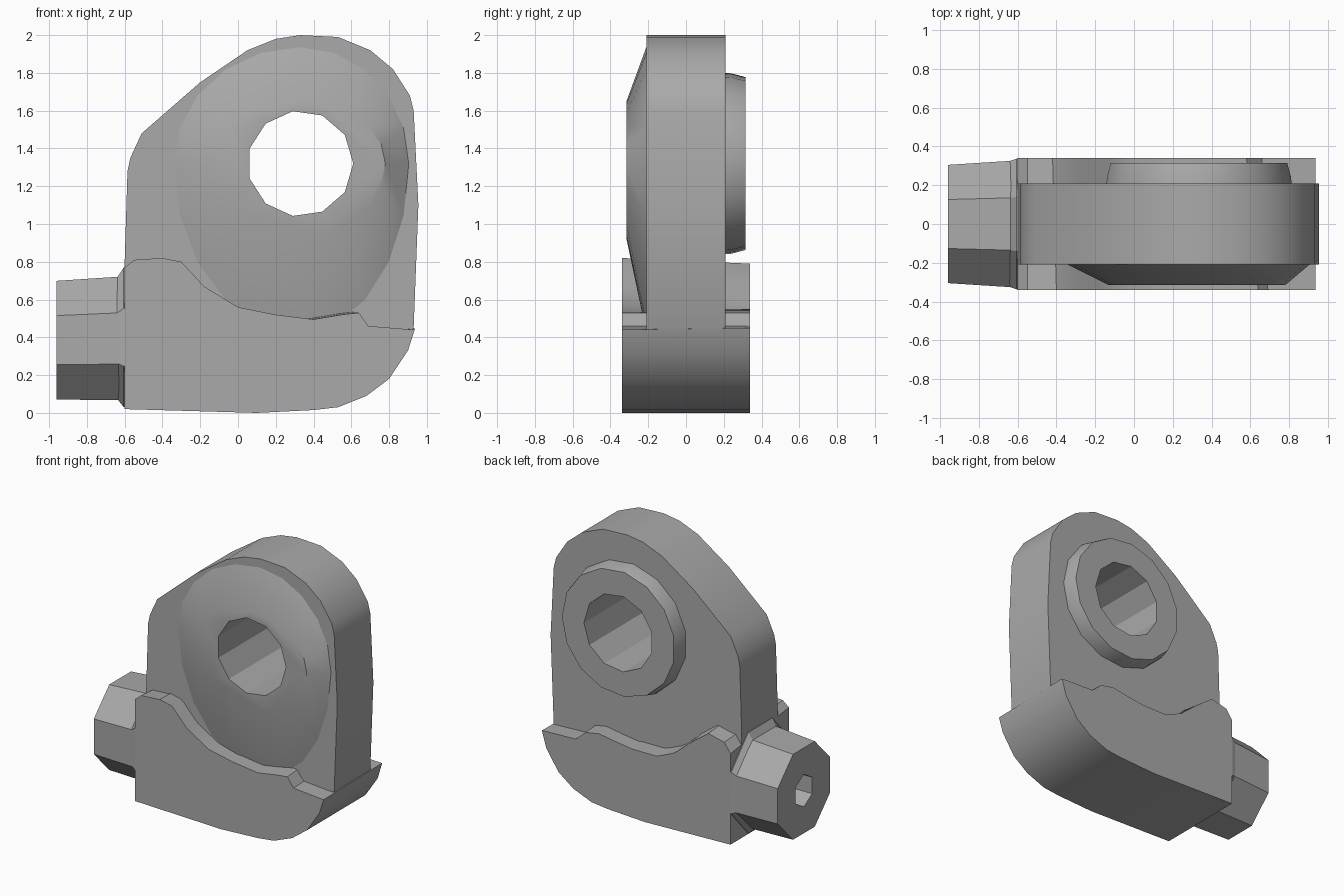
import bpy, bmesh, math

cube = bpy.data.objects.get("Cube")
if cube:
    bpy.data.objects.remove(cube, do_unlink=True)

metal = bpy.data.materials.new("plain grey")
metal.use_nodes = True
GREY = (0.4, 0.4, 0.4, 1)
metal.diffuse_color = GREY
metal.node_tree.nodes["Principled BSDF"].inputs["Base Color"].default_value = GREY

CX, CZ = 0.33, 1.32  # eye centre


def loft(name, rings):
    """Skin equal-length rings of 3D points and cap both ends."""
    bm = bmesh.new()
    loops = [[bm.verts.new(p) for p in ring] for ring in rings]
    n = len(loops[0])
    for a, b in zip(loops, loops[1:]):
        for i in range(n):
            j = (i + 1) % n
            bm.faces.new((a[i], a[j], b[j], b[i]))
    bm.faces.new(loops[0][::-1])
    bm.faces.new(loops[-1])
    bmesh.ops.recalc_face_normals(bm, faces=bm.faces)
    mesh = bpy.data.meshes.new(name)
    bm.to_mesh(mesh)
    bm.free()
    mesh.materials.append(metal)
    ob = bpy.data.objects.new(name, mesh)
    bpy.context.collection.objects.link(ob)
    return ob


def at_y(points, y):
    return [(x, y, z) for x, z in points]


def eye_ring(n, y, right, left=None, up=None, down=None):
    """Ring round the eye axis with its own reach in each direction."""
    left, up, down = left or right, up or right, down or right
    ring = []
    for i in range(n):
        c, s = math.cos(math.tau * i / n), math.sin(math.tau * i / n)
        ring.append((CX + c * (right if c > 0 else left), y,
                     CZ + s * (up if s > 0 else down)))
    return ring


def shaft_ring(n, x, ry, rz, cz, turn=0.5):
    """Ring round the sideways shaft axis."""
    return [(x, ry * math.cos(math.tau * (i + turn) / n),
             cz + rz * math.sin(math.tau * (i + turn) / n)) for i in range(n)]


def cut(parts, cutter):
    cutter.hide_render = True
    for ob in parts:
        mod = ob.modifiers.new("cut", "BOOLEAN")
        mod.operation, mod.solver, mod.object = "DIFFERENCE", "EXACT", cutter
        bpy.context.view_layer.objects.active = ob
        bpy.ops.object.modifier_apply(modifier=mod.name)
    bpy.data.objects.remove(cutter, do_unlink=True)


# Upright plate, with its left front edge sloped off
outline = [(-.6, .1), (-.6, .8), (-.585, 1.28), (-.57, 1.35), (-.51, 1.48),
           (-.2, 1.75), (.05, 1.92), (.2, 1.98), (.33, 2), (.53, 1.99),
           (.7, 1.92), (.82, 1.82), (.91, 1.68), (.93, 1.6), (.955, 1.1),
           (.93, .45), (.8, .2)]
plate = loft("upright_plate", [at_y(outline, .21), at_y(outline, -.21)])

# Sloped swelling on the front and raised collar on the back
front_boss = loft("front_boss", [
    eye_ring(20, -.1, .58, .68, .63, .92),
    eye_ring(20, -.205, .58, .68, .63, .92),
    eye_ring(20, -.315, .45, .46, .33, .4)])
back_boss = loft("back_boss", [
    eye_ring(15, .1, .49), eye_ring(15, .24, .48), eye_ring(15, .315, .46)])

# Through hole
cut([plate, front_boss, back_boss],
    loft("hole_cutter", [eye_ring(11, -.6, .28), eye_ring(11, .6, .28)]))

# Thick foot with a wavy upper edge, differing front to back
under = [(-.6, .02), (.1, 0), (.4, .015), (.53, .03), (.68, .09),
         (.8, .18), (.9, .33)]
front_wave = [(.935, .44), (.69, .46), (.64, .53), (.55, .52), (.4, .495),
              (.2, .52), (0, .56), (-.18, .67), (-.3, .8), (-.4, .82),
              (-.55, .81), (-.6, .77)]
back_wave = [(.935, .45), (.66, .46), (.58, .53), (.47, .55), (.35, .53),
             (.2, .51), (0, .51), (-.14, .57), (-.27, .68), (-.42, .79),
             (-.55, .76), (-.6, .69)]
foot = loft("foot", [at_y(under + front_wave, -.34), at_y(under + back_wave, .34)])

# Side shaft with its collar and hexagonal socket
collar = loft("shaft_collar", [shaft_ring(8, -.58, .365, .4, .4),
                               shaft_ring(8, -.605, .365, .4, .4),
                               shaft_ring(8, -.645, .35, .34, .395)])
shaft = loft("side_shaft", [shaft_ring(8, -.6, .355, .355, .395),
                            shaft_ring(8, -.96, .33, .34, .385)])
cut([shaft], loft("socket_cutter", [shaft_ring(6, -1.1, .11, .12, .385),
                                    shaft_ring(6, -.8, .11, .12, .385)]))

# Soft shading with crisp edges
bpy.ops.object.select_all(action="DESELECT")
for ob in (plate, front_boss, back_boss, foot, collar, shaft):
    ob.select_set(True)
bpy.context.view_layer.objects.active = plate
bpy.ops.object.shade_smooth_by_angle(angle=math.radians(30))
